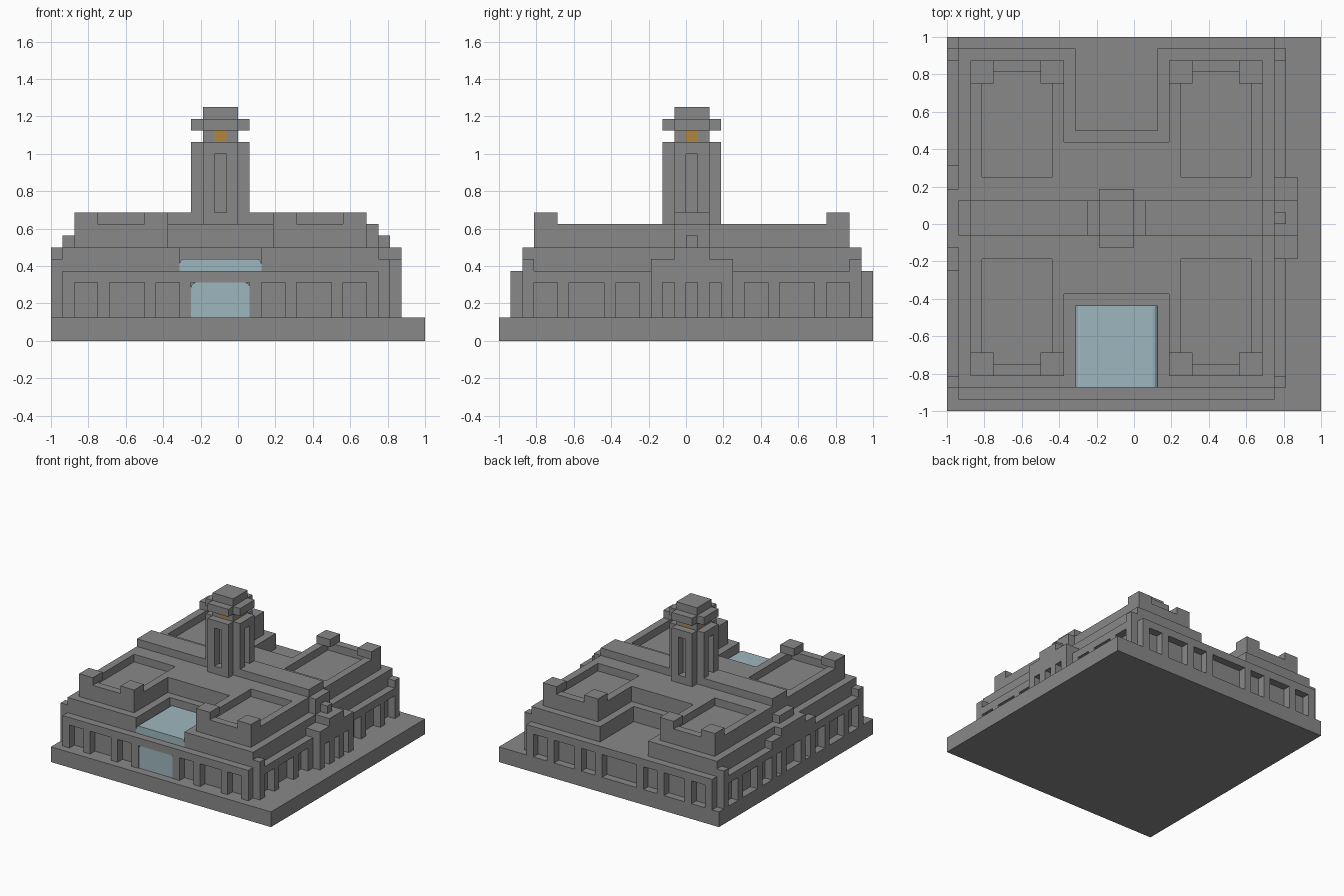
import bpy, bmesh

U = 1 / 16            # modelling cell
CX, CY = -1.5, 0.5    # building centre in cells


def material(name, rgb):
    m = bpy.data.materials.new(name)
    m.use_nodes = True
    m.diffuse_color = (*rgb, 1)
    m.node_tree.nodes["Principled BSDF"].inputs["Base Color"].default_value = (*rgb, 1)
    return m


def build(name, boxes, mat, round_top=False):
    """One object made of cell-aligned boxes (x0, x1, y0, y1, z0, z1)."""
    bm = bmesh.new()
    for x0, x1, y0, y1, z0, z1 in boxes:
        for v in bmesh.ops.create_cube(bm, size=1)["verts"]:
            v.co.x = (x0 if v.co.x < 0 else x1) * U
            v.co.y = (y0 if v.co.y < 0 else y1) * U
            v.co.z = (z0 if v.co.z < 0 else z1) * U
    if round_top:
        top = max(v.co.z for v in bm.verts)
        edges = [e for e in bm.edges
                 if all(v.co.z > top - 1e-4 for v in e.verts)
                 and abs(e.verts[0].co.x - e.verts[1].co.x) < 1e-4]
        bmesh.ops.bevel(bm, geom=edges, offset=0.025, segments=3, affect='EDGES', profile=0.5)
    mesh = bpy.data.meshes.new(name)
    bm.to_mesh(mesh)
    bm.free()
    mesh.materials.append(mat)
    obj = bpy.data.objects.new(name, mesh)
    bpy.context.collection.objects.link(obj)
    return obj


def mirror_x(boxes):
    return boxes + [(2 * CX - b[1], 2 * CX - b[0], *b[2:]) for b in boxes]


def mirror_y(boxes):
    return boxes + [(*b[:2], 2 * CY - b[3], 2 * CY - b[2], *b[4:]) for b in boxes]


def turn(boxes):
    """Quarter turn about the building centre."""
    return [(CX - (b[3] - CY), CX - (b[2] - CY), CY + b[0] - CX, CY + b[1] - CX, *b[4:])
            for b in boxes]


if "Cube" in bpy.data.objects:
    bpy.data.objects.remove(bpy.data.objects["Cube"], do_unlink=True)

stone = material("grey stone", (0.25, 0.25, 0.25))
glass = material("pale blue glass", (0.34, 0.47, 0.52))
glow = material("amber lamp", (0.45, 0.24, 0.045))

# Plinth and ground floor core
build("plinth", [(-16, 16, -16, 16, 0, 2)], stone)
build("ground_floor_core", [(-15, 12, -14, 15, 2, 6)], stone)

# Colonnades: piers under a lintel on all four sides
piers = [(x, x + 1, -15, -14, 2, 5) for x in (-15, -12, -8, -5)]
build("front_and_back_colonnades",
      mirror_y(mirror_x(piers) + [(-15, 12, -15, -14, 5, 6)]), stone)
piers = [(12, 13, y, y + 1, 2, 5) for y in (-14, -11, -7, -4)]
build("side_colonnades",
      mirror_x(mirror_y(piers) + [(12, 13, -14, 15, 5, 6)]), stone)
build("corner_caps", mirror_x(mirror_y([(12, 13, -14, -13, 6, 7)])), stone)

# Left-hand entrance, stepping out past the wall
build("east_portico",
      mirror_y([(12, 14, -3, -2, 2, 7), (12, 14, -1, 0, 2, 7)])
      + [(12, 13, -3, 4, 2, 7), (12, 14, -3, 4, 5, 7),
         (12, 14, -1, 2, 7, 8), (12, 13, 0, 1, 8, 9), (11, 12, -1, 2, 8, 10)], stone)

# Right-hand entrance, flush with the wall
build("west_portico",
      mirror_y([(-16, -15, -2, -1, 2, 5)])
      + [(-16, -15, -4, 5, 6, 7), (-16, -15, -2, 3, 7, 8), (-15, -14, -1, 2, 8, 9)], stone)

# Second storey with a light well at front and back
build("second_storey",
      [(-15, 12, -7, 8, 6, 8)] + mirror_y(mirror_x([(-15, -5, -14, -7, 6, 8)])), stone)
build("skylight", [(-5, 2, -14, -7, 6, 7)], glass, True)
build("front_entrance_glass", [(-4, 1, -14.9, -14, 2, 5)], glass, True)

# Third storey: H-shaped slab, sunken roof panels and corner parapets
build("third_storey",
      [(-14, 11, -6, 7, 8, 9)] + mirror_y(mirror_x([(-14, -6, -13, -6, 8, 9)])), stone)
rim = [(-14, -13, -13, -3, 9, 10), (-7, -6, -13, -3, 9, 10), (-13, -7, -13, -12, 9, 10)]
build("roof_rims",
      mirror_y(mirror_x(rim)) + [(-14, 11, -3, 4, 9, 10), (-6, 3, -6, 7, 9, 10)], stone)
build("parapet_blocks",
      mirror_y(mirror_x([(-14, -12, -13, -11, 10, 11), (-8, -6, -13, -11, 10, 11)])), stone)
build("roof_ridge", [(-14, 11, -1, 2, 10, 11)], stone)

# Tower: square shaft with a slotted buttress on each side
arm = [(-4, -3, -1, 0, 10, 17), (-4, -3, 1, 2, 10, 17),
       (-4, -3, 0, 1, 10, 11), (-4, -3, 0, 1, 16, 17)]
buttresses = []
for _ in range(4):
    buttresses += arm
    arm = turn(arm)
build("tower_shaft", [(-3, 0, -1, 2, 10, 17)], stone)
build("tower_buttresses", buttresses, stone)

# Lantern, cornice and cap
build("lantern_posts", mirror_x(mirror_y([(-3, -2, -1, 0, 17, 18)])), stone)
build("lantern_lamp", [(-3, 0, 0, 1, 17, 18), (-2, -1, -1, 2, 17, 18)], glow)
build("tower_cornice", [(-4, 1, -1, 2, 18, 19), (-3, 0, -2, 3, 18, 19)], stone)
build("tower_cap", [(-3, 0, -1, 2, 19, 20)], stone)
